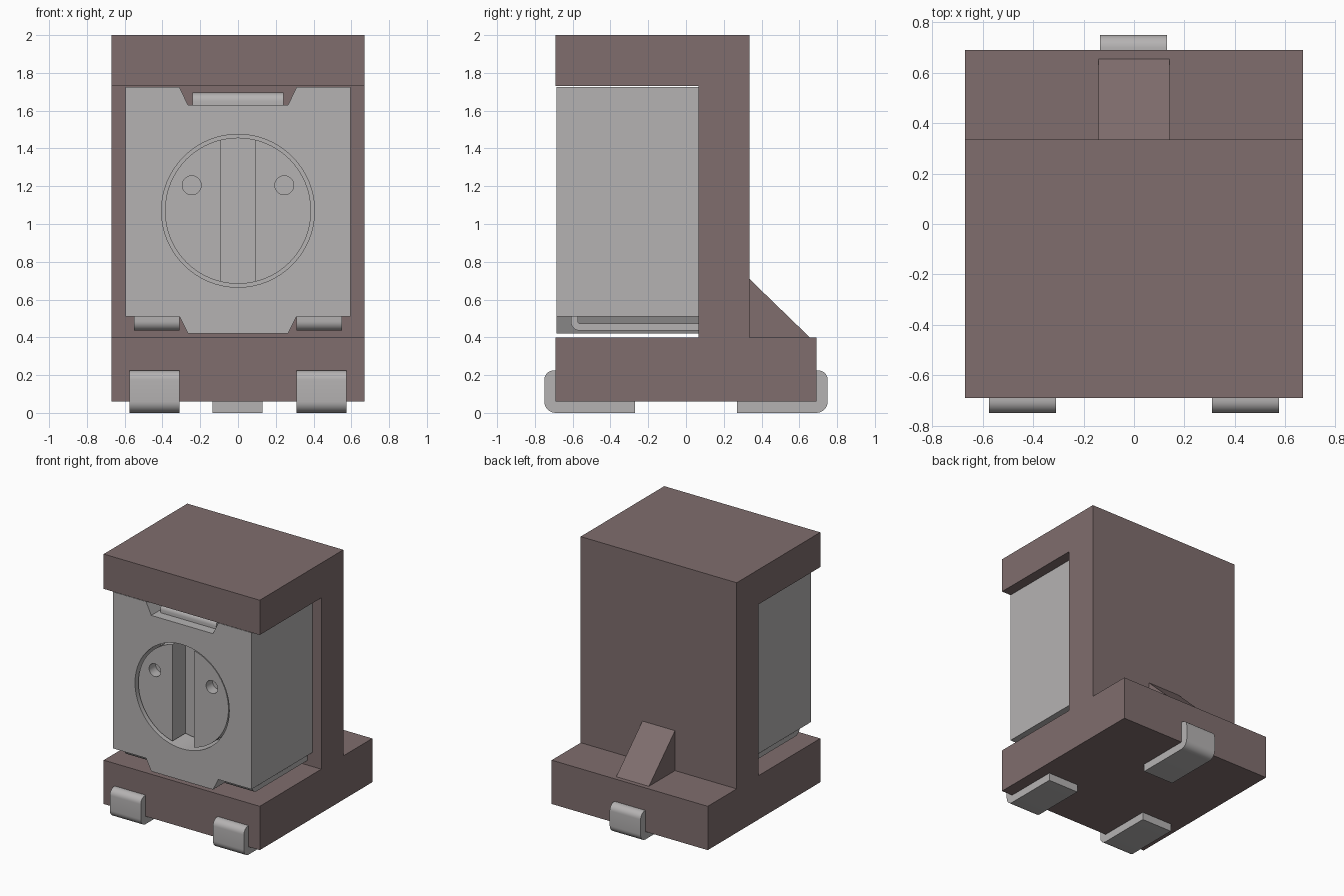
import bpy, bmesh
from math import sin, cos, radians, pi
from mathutils import Matrix, Vector

if "Cube" in bpy.data.objects:
    bpy.data.objects.remove(bpy.data.objects["Cube"])


def material(name, rgb):
    mat = bpy.data.materials.new(name)
    mat.use_nodes = True
    mat.diffuse_color = (*rgb, 1)
    mat.node_tree.nodes["Principled BSDF"].inputs["Base Color"].default_value = (*rgb, 1)
    return mat


BROWN = material("warm brown plastic", (0.214, 0.155, 0.155))
GREY = material("light grey", (0.462, 0.448, 0.448))


def finish(name, bm, mat):
    bmesh.ops.recalc_face_normals(bm, faces=bm.faces)
    mesh = bpy.data.meshes.new(name)
    bm.to_mesh(mesh)
    bm.free()
    obj = bpy.data.objects.new(name, mesh)
    obj.data.materials.append(mat)
    bpy.context.collection.objects.link(obj)
    return obj


def prism(name, points, axis, start, end, mat):
    """Extrude a profile: (y, z) points along x, or (x, z) points along y."""
    place = (lambda p, d: (d, p[0], p[1])) if axis == "x" else (lambda p, d: (p[0], d, p[1]))
    bm = bmesh.new()
    face = bm.faces.new([bm.verts.new(place(p, start)) for p in points])
    extruded = bmesh.ops.extrude_face_region(bm, geom=[face])["geom"]
    shift = Vector(place((0, 0), end - start))
    bmesh.ops.translate(bm, vec=shift, verts=[g for g in extruded if isinstance(g, bmesh.types.BMVert)])
    return finish(name, bm, mat)


def rod(name, x, z, radius, front, back, segments=64):
    """Cylinder lying along y."""
    bm = bmesh.new()
    turn = Matrix.Translation((x, (front + back) / 2, z)) @ Matrix.Rotation(pi / 2, 4, "X")
    bmesh.ops.create_cone(bm, cap_ends=True, segments=segments, radius1=radius,
                          radius2=radius, depth=back - front, matrix=turn)
    return finish(name, bm, GREY)


def cut(obj, cutters):
    bpy.context.view_layer.objects.active = obj
    for cutter in cutters:
        mod = obj.modifiers.new("cut", "BOOLEAN")
        mod.operation = "DIFFERENCE"
        mod.solver = "EXACT"
        mod.object = cutter
        bpy.ops.object.modifier_apply(modifier=mod.name)
        bpy.data.objects.remove(cutter)


def smooth(obj):
    bpy.ops.object.select_all(action="DESELECT")
    obj.select_set(True)
    bpy.context.view_layer.objects.active = obj
    bpy.ops.object.shade_smooth_by_angle(angle=radians(25))


def arc(u, v, r, a, b, steps=8):
    angles = [radians(a + (b - a) * i / steps) for i in range(steps + 1)]
    return [(u + r * cos(t), v + r * sin(t)) for t in angles]


def lead(name, x0, x1, y, z, length, height, thick, r, dy=1, dz=1, tip=0):
    """L-shaped bent metal strip with its outer corner at (y, z)."""
    inner = r - thick if r > thick else thick * 0.3
    pts = arc(r, r, r, 180, 270) + [(length, 0), (length, thick)]
    pts += arc(thick + inner, thick + inner, inner, 270, 180) + [(thick, height)]
    pts += arc(tip, height - tip, tip, 90, 180) if tip else [(0, height)]
    smooth(prism(name, [(y + dy * u, z + dz * v) for u, v in pts], "x", x0, x1, GREY))


# Housing: base, rear column and overhanging roof in one profile
prism("housing", [(-0.69, 0.06), (0.69, 0.06), (0.69, 0.4), (0.335, 0.4), (0.335, 2), (-0.69, 2),
                  (-0.69, 1.73), (0.065, 1.73), (0.065, 0.4), (-0.69, 0.4)],
      "x", -0.67, 0.67, BROWN)
prism("rear_gusset", [(0.33, 0.4), (0.655, 0.4), (0.335, 0.71), (0.33, 0.71)],
      "x", -0.14, 0.14, BROWN)

# Adjuster body with stepped bottom, top notch and round well
half = [(0.265, 0.42), (0.31, 0.51), (0.595, 0.51), (0.595, 1.725), (0.31, 1.725), (0.265, 1.63)]
body = prism("adjuster_body", half + [(-x, z) for x, z in reversed(half)], "y", -0.685, 0.066, GREY)
cut(body, [rod("well_cutter", 0, 1.07, 0.405, -0.8, -0.48)])
smooth(body)

# Rotor with screwdriver slot and two round pits
rotor = rod("rotor", 0, 1.07, 0.387, -0.67, -0.47)
slot = prism("slot_cutter", [(-0.093, 0.5), (0.093, 0.5), (0.093, 1.6), (-0.093, 1.6)],
             "y", -0.8, -0.51, GREY)
cut(rotor, [slot] + [rod("pit_cutter", s * 0.245, 1.205, 0.05, -0.8, -0.59, 32) for s in (-1, 1)])
smooth(rotor)

# Contacts on the adjuster body
for side, x in (("right", -0.55), ("left", 0.31)):
    lead(side + "_lower_contact", x, x + 0.24, -0.61, 0.435, 0.675, 0.076, 0.038, 0.05)
lead("upper_contact", -0.24, 0.24, -0.61, 1.695, 0.675, 0.066, 0.035, 0.045, dz=-1)

# Solder feet wrapped under the base
for side, x in (("right", -0.575), ("left", 0.31)):
    lead(side + "_front_foot", x, x + 0.265, -0.75, 0, 0.48, 0.225, 0.06, 0.06, tip=0.05)
lead("rear_foot", -0.135, 0.13, 0.75, 0, 0.48, 0.225, 0.06, 0.06, dy=-1, tip=0.05)
